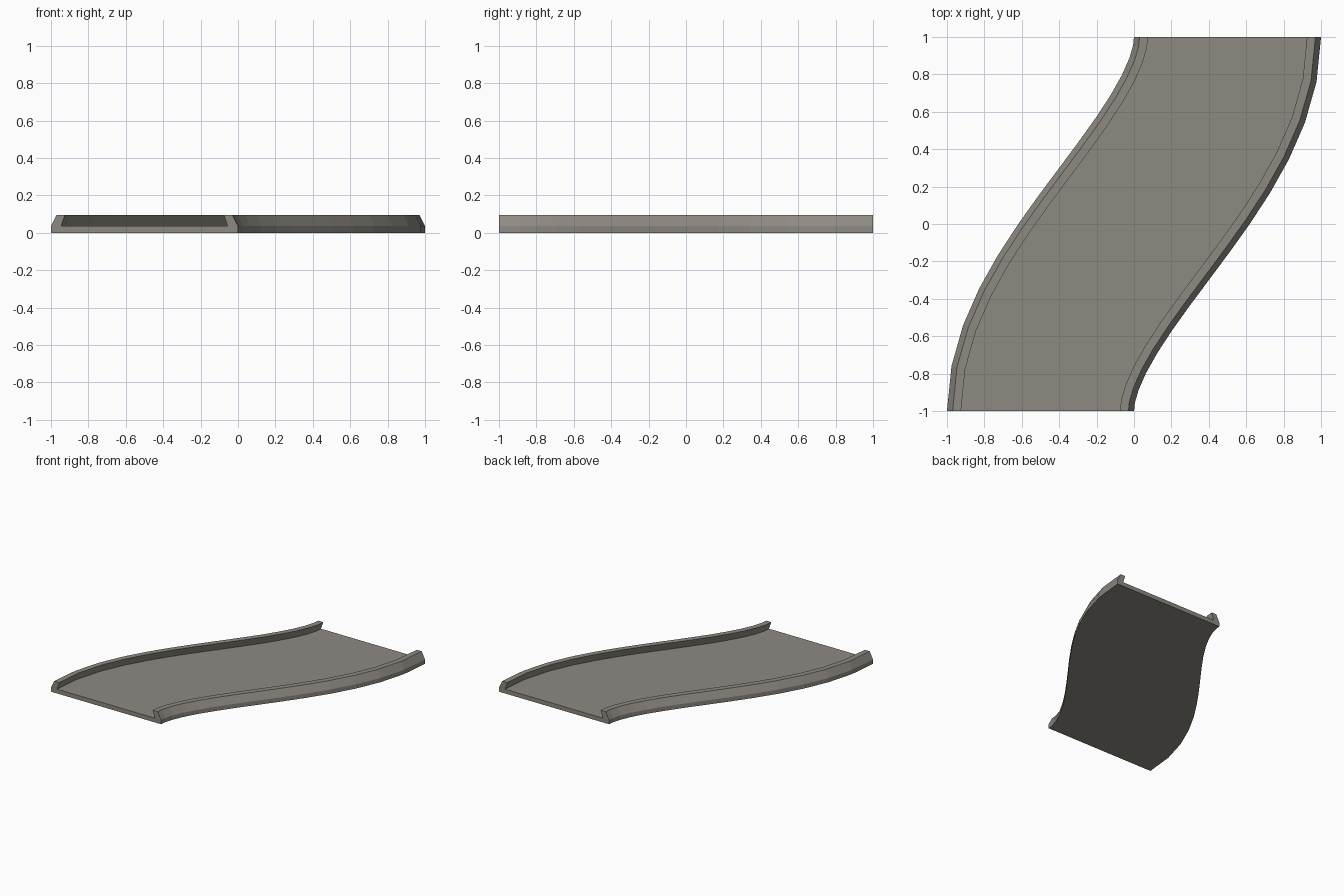
import bpy, bmesh, math

if "Cube" in bpy.data.objects:
    bpy.data.objects.remove(bpy.data.objects["Cube"])

STEPS = 14  # segments along the bend

# Half cross-section (offset from centre line, height), bottom edge to floor
half = [(0.5, 0.0), (0.5, 0.035), (0.47, 0.095), (0.425, 0.095), (0.445, 0.035)]
profile = half + [(-u, z) for u, z in reversed(half)]


def centre_line(t):
    """Point and unit sideways direction on the S-shaped centre line."""
    x = -0.5 + 3 * t**2 - 2 * t**3
    y = 2 * t - 1
    a = math.atan(3 * t * (1 - t))
    return x, y, math.cos(a), -math.sin(a)


# Track piece: floor with two raised kerbs, swept along the S-bend
bm = bmesh.new()
rings = []
for i in range(STEPS + 1):
    x, y, sx, sy = centre_line(i / STEPS)
    rings.append([bm.verts.new((x + u * sx, y + u * sy, z)) for u, z in profile])

n = len(profile)
for a, b in zip(rings, rings[1:]):
    for j in range(n):
        k = (j + 1) % n
        bm.faces.new((a[j], a[k], b[k], b[j]))

# End caps
bm.faces.new(rings[0])
bm.faces.new(rings[-1][::-1])
bmesh.ops.recalc_face_normals(bm, faces=bm.faces[:])

mesh = bpy.data.meshes.new("curved_track")
bm.to_mesh(mesh)
bm.free()

# Single warm grey colour
mat = bpy.data.materials.new("warm grey")
mat.diffuse_color = (0.27, 0.253, 0.226, 1)
mat.use_nodes = True
mat.node_tree.nodes["Principled BSDF"].inputs["Base Color"].default_value = mat.diffuse_color
mesh.materials.append(mat)

track = bpy.data.objects.new("curved_track", mesh)
bpy.context.collection.objects.link(track)
